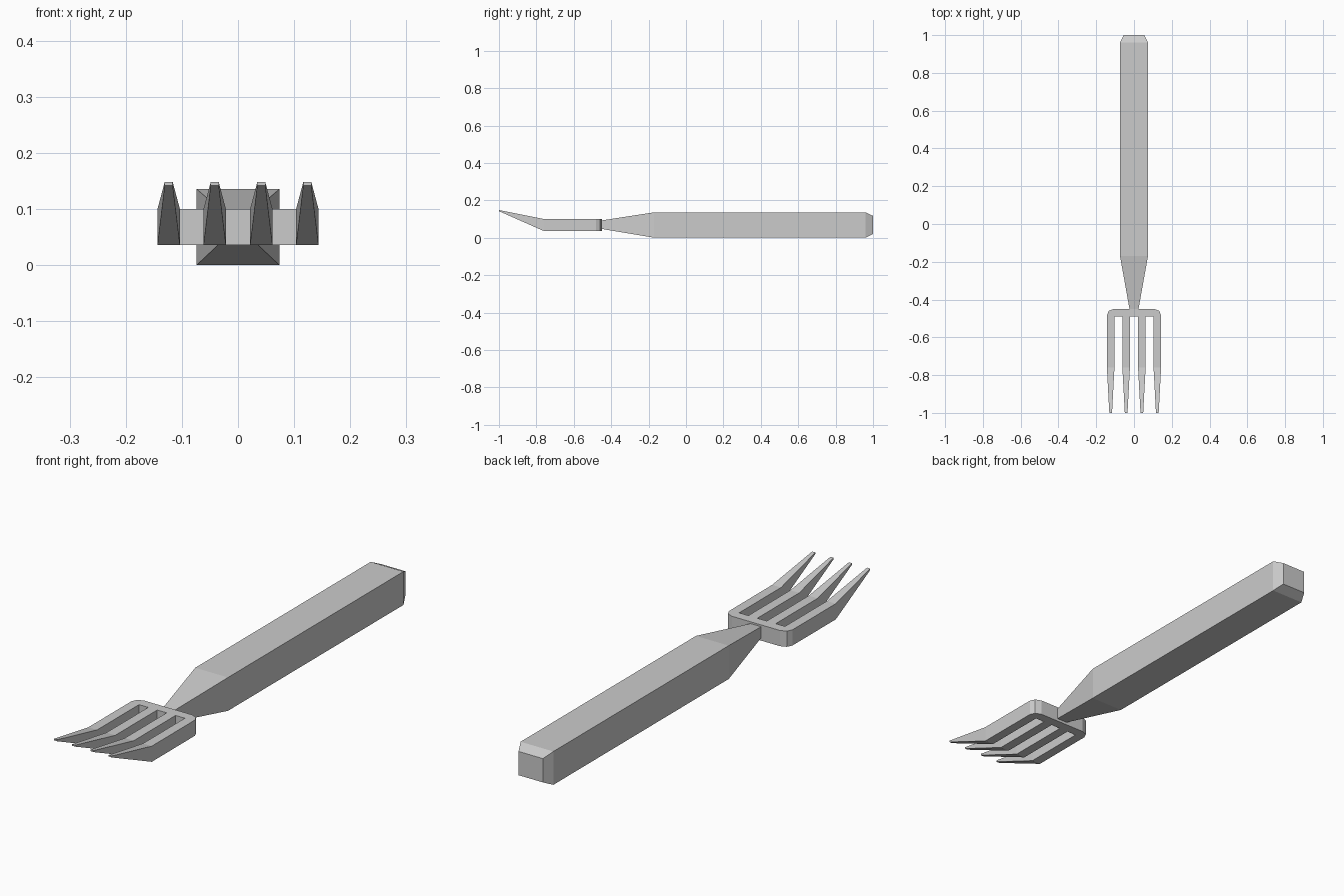
import bpy, bmesh

if "Cube" in bpy.data.objects:
    bpy.data.objects.remove(bpy.data.objects["Cube"])


def finish(name, bm):
    bmesh.ops.recalc_face_normals(bm, faces=bm.faces)
    mesh = bpy.data.meshes.new(name)
    bm.to_mesh(mesh)
    bm.free()
    bpy.context.collection.objects.link(bpy.data.objects.new(name, mesh))


# Handle: rectangular sections lofted along y (y, half width, bottom, top)
bm = bmesh.new()
rings = []
for y, w, lo, hi in [(1.0, 0.055, 0.02, 0.117), (0.96, 0.074, 0, 0.136),
                     (-0.17, 0.074, 0, 0.136), (-0.455, 0.023, 0.048, 0.092)]:
    rings.append([bm.verts.new((x, y, z)) for x, z in
                  [(-w, lo), (w, lo), (w, hi), (-w, hi)]])
for a, b in zip(rings, rings[1:]):
    for i in range(4):
        j = (i + 1) % 4
        bm.faces.new((a[i], a[j], b[j], b[i]))
bm.faces.new(rings[0])
bm.faces.new(rings[-1])
finish("handle", bm)

# Fork head: comb outline with rounded shoulders
BEND, ROOT = -0.76, -0.49
LOW, HIGH = 0.036, 0.1
TINES = [-0.1235, -0.0415, 0.0415, 0.1235]
HALF = 0.02
outline = [(0.143, -0.481), (0.133, -0.46), (0.108, -0.45),
           (-0.108, -0.45), (-0.133, -0.46), (-0.143, -0.481)]
for n, x in enumerate(TINES):
    if n > 0:
        outline.append((x - HALF, ROOT))
    outline += [(x - HALF, BEND), (x + HALF, BEND)]
    if n < 3:
        outline.append((x + HALF, ROOT))

bm = bmesh.new()
base = bm.faces.new([bm.verts.new((x, y, LOW)) for x, y in outline])
ext = bmesh.ops.extrude_face_region(bm, geom=[base], use_keep_orig=True)
for v in ext["geom"]:
    if isinstance(v, bmesh.types.BMVert):
        v.co.z = HIGH
bmesh.ops.recalc_face_normals(bm, faces=bm.faces)

# Tapered, upward-bent tips pulled out of each tine end
ends = [f for f in bm.faces if all(abs(v.co.y - BEND) < 1e-4 for v in f.verts)]
for f in bmesh.ops.extrude_discrete_faces(bm, faces=ends)["faces"]:
    cx = f.calc_center_median().x
    for v in f.verts:
        v.co.x = cx + (v.co.x - cx) * 0.36
        v.co.y = -1.0
        v.co.z = 0.148 if v.co.z > 0.07 else 0.142
bmesh.ops.triangulate(bm, faces=[f for f in bm.faces if len(f.verts) > 4])
finish("fork_head", bm)
